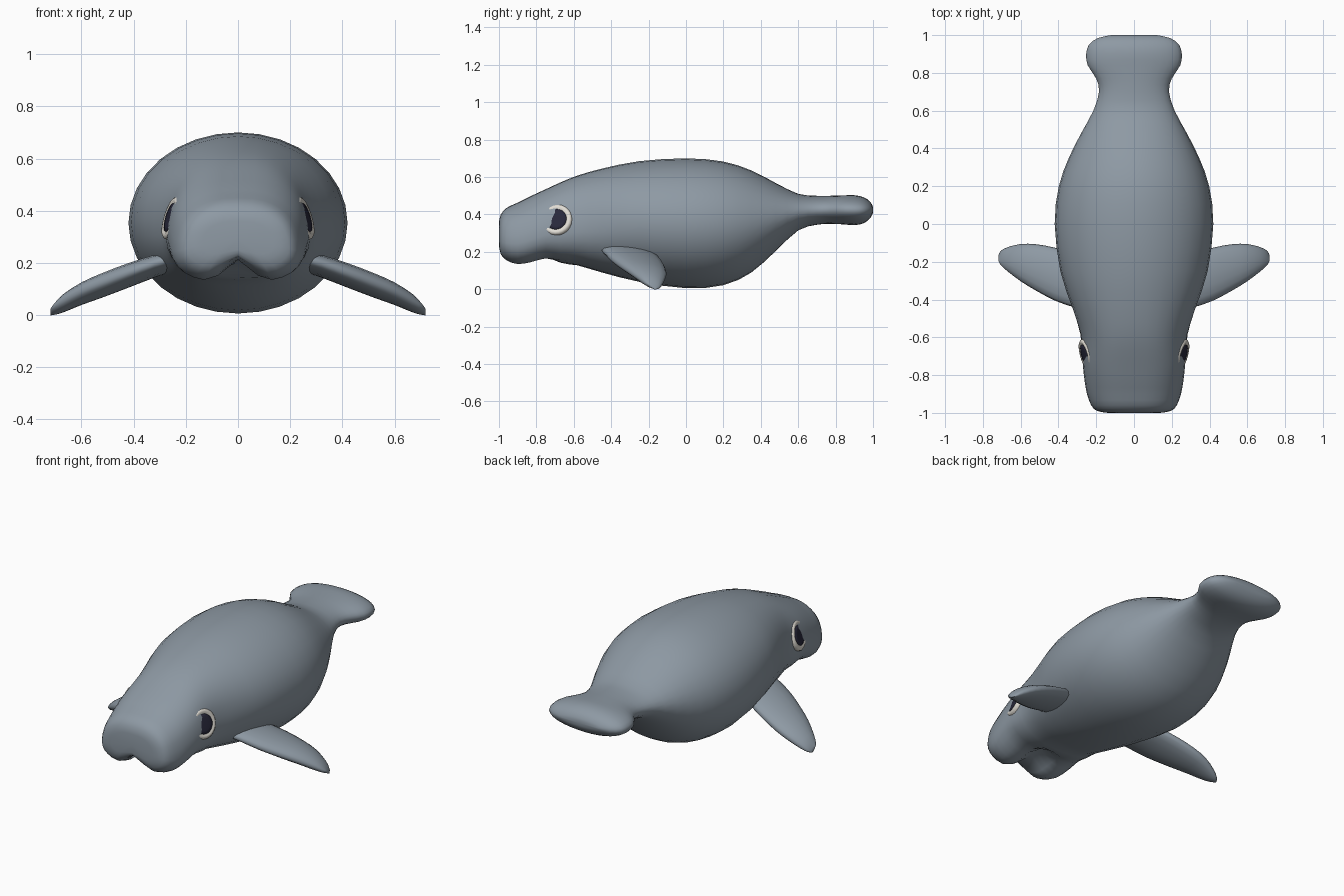
import bpy, bmesh, math
from mathutils import Vector

if "Cube" in bpy.data.objects:
    bpy.data.objects.remove(bpy.data.objects["Cube"])


def material(name, rgb):
    m = bpy.data.materials.new(name)
    m.diffuse_color = (*rgb, 1)
    m.use_nodes = True
    m.node_tree.nodes["Principled BSDF"].inputs["Base Color"].default_value = m.diffuse_color
    return m


SKIN = material("slate grey", (0.27, 0.32, 0.37))
WHITE = material("eye white", (0.75, 0.72, 0.66))
DARK = material("pupil dark", (0.022, 0.022, 0.045))


def loft(name, rings, mat):
    """Skin a list of equal closed rings and cap both ends."""
    bm = bmesh.new()
    vs = [[bm.verts.new(p) for p in r] for r in rings]
    n = len(vs[0])
    for a, b in zip(vs, vs[1:]):
        for i in range(n):
            j = (i + 1) % n
            bm.faces.new((a[i], a[j], b[j], b[i]))
    for r in (vs[0], vs[-1]):
        c = bm.verts.new(sum((v.co for v in r), Vector()) / n)
        for i in range(n):
            bm.faces.new((r[i], r[(i + 1) % n], c))
    bmesh.ops.recalc_face_normals(bm, faces=bm.faces)
    for f in bm.faces:
        f.smooth = True
    me = bpy.data.meshes.new(name)
    bm.to_mesh(me)
    bm.free()
    me.materials.append(mat)
    ob = bpy.data.objects.new(name, me)
    bpy.context.collection.objects.link(ob)
    return ob


def refine(rows):
    """Insert a Catmull-Rom midpoint between neighbouring rows."""
    out = [rows[0]]
    for i in range(len(rows) - 1):
        p, a, b = rows[max(i - 1, 0)], rows[i], rows[i + 1]
        q = rows[min(i + 2, len(rows) - 1)]
        out.append(tuple((9 * (s + t) - u - v) / 16 for u, s, t, v in zip(p, a, b, q)))
        out.append(b)
    return out


def spow(v, e):
    return math.copysign(abs(v) ** e, v)


# Body: y, half width, bottom, top, mouth notch height
BODY = [
    (-1.00, 0.14, 0.22, 0.36, 0.03), (-0.99, 0.20, 0.175, 0.40, 0.055),
    (-0.96, 0.232, 0.142, 0.435, 0.08), (-0.90, 0.255, 0.122, 0.463, 0.09),
    (-0.83, 0.268, 0.132, 0.498, 0.09), (-0.75, 0.277, 0.153, 0.535, 0.05),
    (-0.67, 0.283, 0.142, 0.572, 0.0), (-0.58, 0.292, 0.128, 0.608, 0.0),
    (-0.45, 0.33, 0.09, 0.645, 0.0), (-0.25, 0.39, 0.04, 0.685, 0.0),
    (0.00, 0.42, 0.006, 0.70, 0.0), (0.20, 0.398, 0.022, 0.683, 0.0),
    (0.35, 0.345, 0.09, 0.635, 0.0), (0.48, 0.28, 0.205, 0.568, 0.0),
    (0.60, 0.215, 0.315, 0.51, 0.0), (0.70, 0.185, 0.345, 0.50, 0.0),
    (0.77, 0.20, 0.35, 0.50, 0.0), (0.84, 0.245, 0.347, 0.502, 0.0),
    (0.90, 0.253, 0.343, 0.503, 0.0), (0.95, 0.238, 0.353, 0.492, 0.0),
    (0.985, 0.19, 0.38, 0.468, 0.0), (1.00, 0.12, 0.41, 0.44, 0.0)]


def body_ring(y, w, zb, zt, notch, n=32):
    head = min(1, max(0, (-0.3 - y) / 0.35))
    zc, h = (zb + zt) / 2, (zt - zb) / 2
    e = 1 - 0.22 * head
    ring = []
    for i in range(n):
        t = 2 * math.pi * i / n
        x, s = spow(math.cos(t), e), spow(math.sin(t), e)
        taper = 1 - head * 0.13 * (s + 0.35)        # narrower towards the brow
        z = zc + h * s
        if s < 0:                                   # split upper lip
            z += notch * -s * math.exp(-(x * w / 0.065) ** 2)
        ring.append((x * w * taper, y, z))
    return ring


loft("body", [body_ring(*r) for r in refine(BODY)], SKIN)

# Flippers: x, front edge y, rear edge y, centre z, half thickness
FLIPPER = [(0.20, -0.42, -0.22, 0.215, 0.025), (0.25, -0.455, -0.19, 0.205, 0.036),
           (0.32, -0.44, -0.155, 0.187, 0.042), (0.42, -0.405, -0.125, 0.152, 0.046),
           (0.52, -0.352, -0.107, 0.114, 0.046), (0.60, -0.303, -0.106, 0.082, 0.042),
           (0.67, -0.25, -0.123, 0.045, 0.033), (0.705, -0.218, -0.142, 0.022, 0.018),
           (0.718, -0.195, -0.165, 0.012, 0.006)]


def flipper_ring(side, x, yf, yr, z, th, n=16):
    ring = []
    for i in range(n):
        t = 2 * math.pi * i / n
        c = math.cos(t)
        ring.append((side * x, (yf + yr) / 2 + (yr - yf) / 2 * c,
                     z - 0.012 * c + th * math.sin(t)))
    return ring


# Eyes: pale rim and dark pupil turned around an outward axis
def eye_rings(side, profile, n=24):
    axis = Vector((side, -0.27, 0.30)).normalized()
    u = axis.cross(Vector((0, 0, 1))).normalized()
    v = axis.cross(u)
    c = Vector((side * 0.248, -0.69, 0.37))
    return [[c + axis * d + (u * math.cos(2 * math.pi * i / n)
                             + v * math.sin(2 * math.pi * i / n)) * r
             for i in range(n)] for r, d in profile]


RIM = [(0.078, -0.03), (0.086, -0.005), (0.084, 0.010), (0.076, 0.018),
       (0.066, 0.019), (0.056, 0.014)]
PUPIL = [(0.057, 0.010), (0.056, 0.017), (0.04, 0.019), (0.02, 0.020)]

for side, label in ((-1, "left"), (1, "right")):
    loft(label + "_flipper", [flipper_ring(side, *r) for r in refine(FLIPPER)], SKIN)
    loft(label + "_eye_rim", eye_rings(side, RIM), WHITE)
    loft(label + "_pupil", eye_rings(side, PUPIL), DARK)
